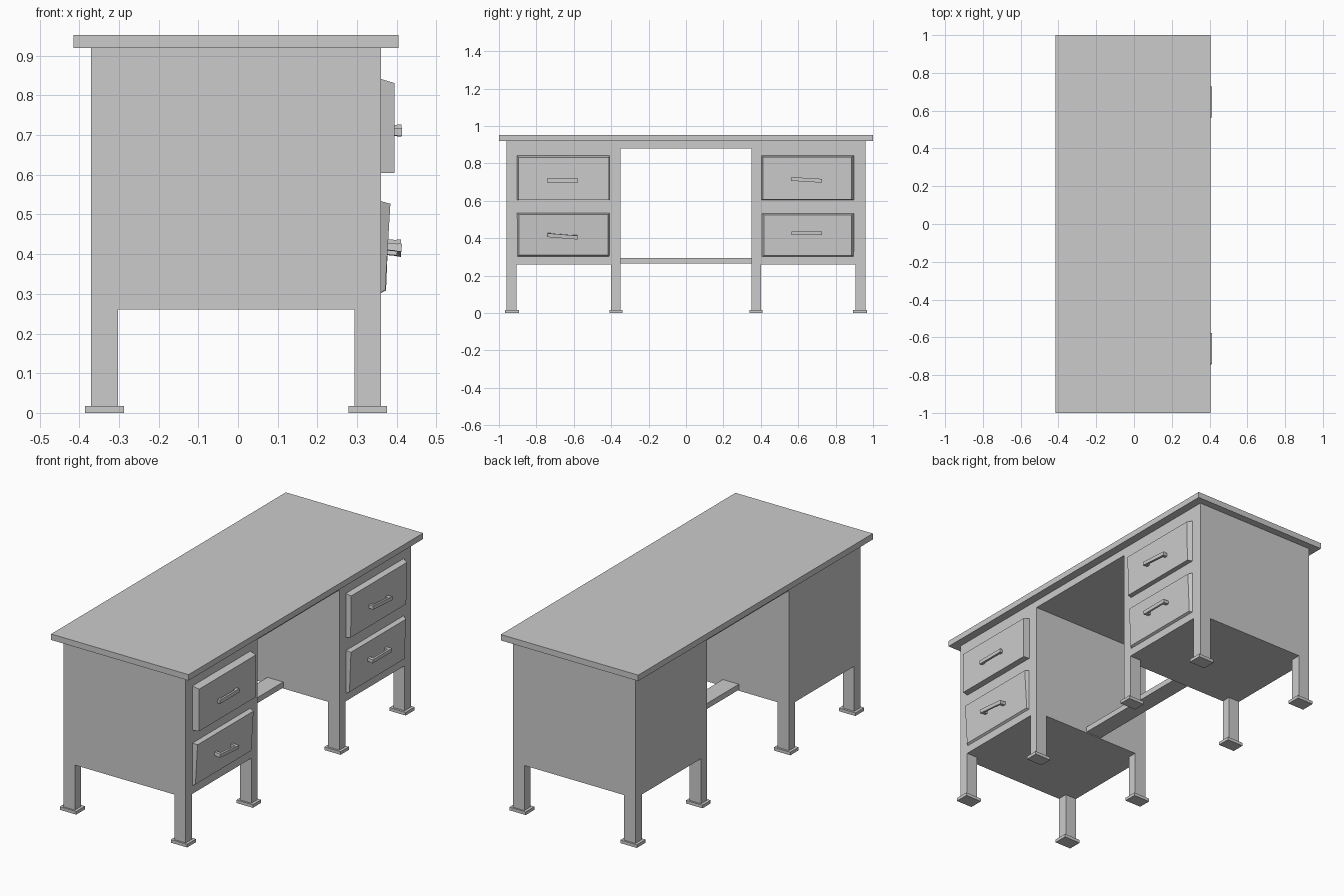
import bpy
import bmesh
from mathutils import Matrix, Vector

if "Cube" in bpy.data.objects:
    bpy.data.objects.remove(bpy.data.objects["Cube"], do_unlink=True)

GREY = (0.6, 0.6, 0.6, 1)
grey = bpy.data.materials.new("plain grey")
grey.use_nodes = True
grey.diffuse_color = GREY
grey.node_tree.nodes["Principled BSDF"].inputs["Base Color"].default_value = GREY


def finish(name, bm):
    bmesh.ops.recalc_face_normals(bm, faces=bm.faces)
    mesh = bpy.data.meshes.new(name)
    bm.to_mesh(mesh)
    bm.free()
    mesh.materials.append(grey)
    obj = bpy.data.objects.new(name, mesh)
    bpy.context.collection.objects.link(obj)
    return obj


def add_box(bm, x, y, z):
    centre = Vector([(r[0] + r[1]) / 2 for r in (x, y, z)])
    size = [abs(r[1] - r[0]) for r in (x, y, z)]
    matrix = Matrix.Translation(centre) @ Matrix.Diagonal((*size, 1))
    return bmesh.ops.create_cube(bm, size=1, matrix=matrix)["verts"]


def box(name, x, y, z):
    bm = bmesh.new()
    add_box(bm, x, y, z)
    return finish(name, bm)


def drawer(name, y, z, low_x, high_x, inset_y, inset_z):
    """Drawer front: a box whose outer face is inset and may lean."""
    bm = bmesh.new()
    verts = add_box(bm, (0.355, 0.40), y, z)
    for v in verts:
        if v.co.x > 0.38:
            top, far = v.co.z > sum(z) / 2, v.co.y > sum(y) / 2
            v.co.x = high_x if top else low_x
            v.co.y += -inset_y[1] if far else inset_y[0]
            v.co.z += -inset_z[1] if top else inset_z[0]
    return finish(name, bm)


def handle(name, x, y, z, roll, pitch, reach):
    """Bar pull on two posts, set slightly askew."""
    bm = bmesh.new()
    add_box(bm, (reach - 0.011, reach), (-0.082, 0.082), (-0.01, 0.01))
    for s in (-1, 1):
        add_box(bm, (-0.012, reach - 0.009), (s * 0.062, s * 0.08), (-0.009, 0.009))
    obj = finish(name, bm)
    obj.location = (x, y, z)
    obj.rotation_euler = (roll, pitch, 0)
    return obj


# Top, apron plate and foot rail
box("desk_top", (-0.415, 0.405), (-1, 1), (0.92, 0.952))
box("knee_space_apron", (-0.37, 0.36), (-0.35, 0.35), (0.88, 0.92))
box("foot_rail", (-0.07, 0.025), (-0.35, 0.35), (0.265, 0.295))

# Pedestals, each on four legs with flat feet
for side, s in (("left", 1), ("right", -1)):
    box(side + "_pedestal", (-0.37, 0.36), (s * 0.35, s * 0.96), (0.26, 0.92))
    for end, x in (("back", (-0.37, -0.302)), ("front", (0.293, 0.36))):
        for place, y in (("inner", (0.35, 0.4)), ("outer", (0.905, 0.96))):
            name = f"{side}_{end}_{place}"
            box(name + "_leg", x, (s * y[0], s * y[1]), (0.0, 0.26))
            box(name + "_foot", (x[0] - 0.015, x[1] + 0.015),
                (s * (y[0] - 0.011), s * (y[1] + 0.009)), (0, 0.017))

# Drawer fronts
near, far = (-0.905, -0.408), (0.403, 0.9)
upper, lower = (0.604, 0.843), (0.3, 0.535)
drawer("right_upper_drawer", near, upper, 0.395, 0.395, (0.01, 0.004), (0, 0.012))
drawer("right_lower_drawer", near, lower, 0.371, 0.384, (0.012, 0.008), (0.01, 0.008))
drawer("left_upper_drawer", far, upper, 0.384, 0.388, (0.008, 0.015), (0.003, 0.01))
drawer("left_lower_drawer", far, lower, 0.373, 0.382, (0.014, 0.014), (0.008, 0.01))

# Drawer pulls
handle("right_upper_handle", 0.395, -0.66, 0.708, 0, 0, 0.018)
handle("right_lower_handle", 0.378, -0.66, 0.413, -0.08, 0.1, 0.034)
handle("left_upper_handle", 0.386, 0.645, 0.712, -0.06, 0, 0.026)
handle("left_lower_handle", 0.378, 0.645, 0.428, 0, 0.05, 0.032)
